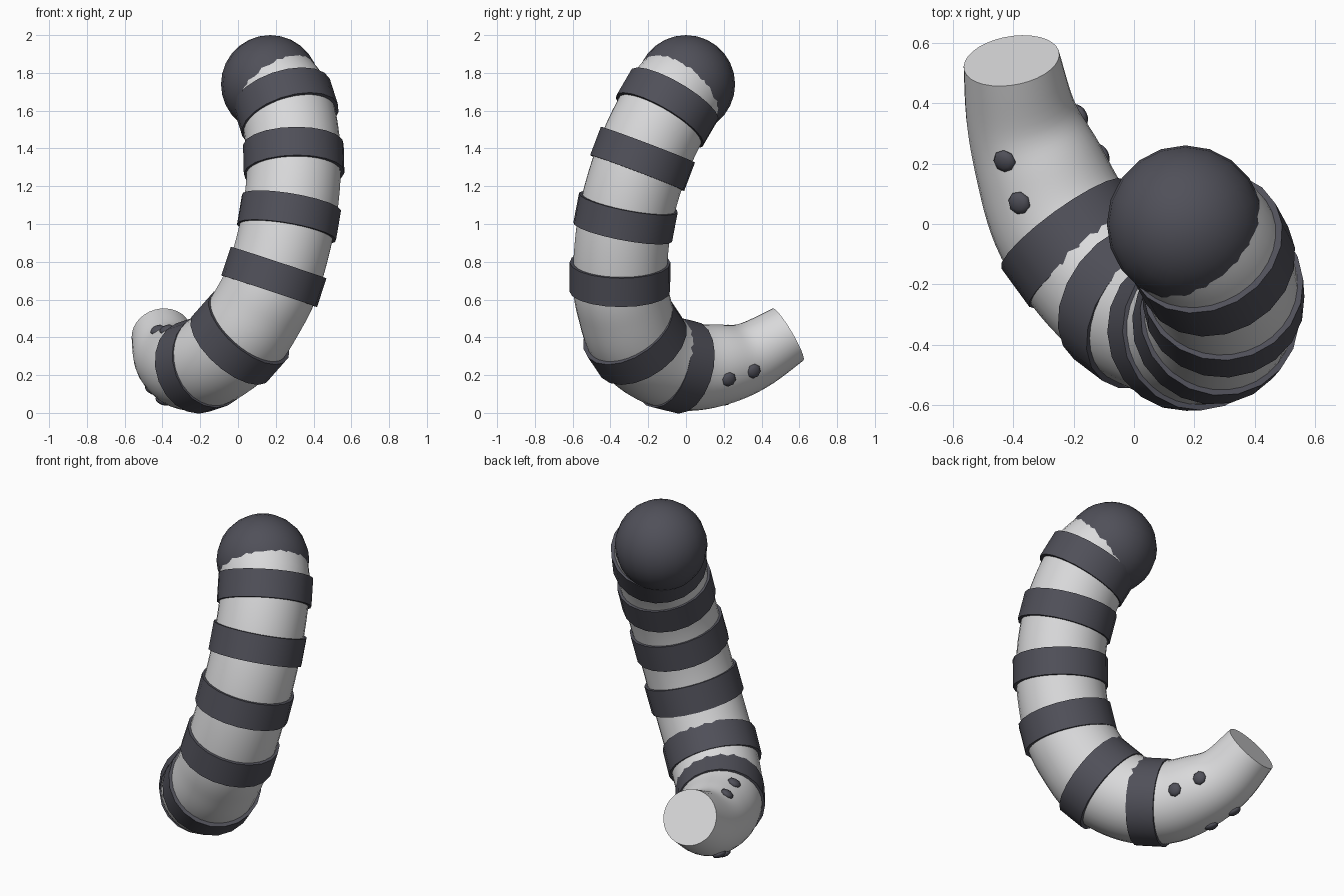
import bpy, bmesh, math
from mathutils import Vector, Matrix

cube = bpy.data.objects.get("Cube")
if cube:
    bpy.data.objects.remove(cube, do_unlink=True)


def material(name, rgb):
    m = bpy.data.materials.new(name)
    m.use_nodes = True
    m.diffuse_color = (*rgb, 1)
    m.node_tree.nodes["Principled BSDF"].inputs["Base Color"].default_value = (*rgb, 1)
    return m


pale = material("pale grey", (0.70, 0.70, 0.71))
dark = material("charcoal", (0.08, 0.08, 0.10))

# Centre line of the tail from cut base to tip: x, y, z, radius
PATH = [Vector(p) for p in (
    (-.405, .54, .415, .16), (-.37, .345, .30, .185), (-.31, .18, .255, .215),
    (-.235, .005, .245, .235), (-.12, -.15, .29, .245), (.01, -.27, .40, .25),
    (.11, -.325, .55, .25), (.19, -.35, .72, .25), (.27, -.32, 1.035, .25),
    (.295, -.23, 1.345, .25), (.255, -.1, 1.615, .25), (.17, 0, 1.74, .25))]
LAST = len(PATH) - 1


def along(t):
    """Smooth spline through the path points: position and radius."""
    i = min(max(int(t), 0), LAST - 1)
    f = t - i
    b, c = PATH[i], PATH[i + 1]
    a = PATH[i - 1] if i > 0 else b * 2 - c
    d = PATH[i + 2] if i + 2 <= LAST else c * 2 - b
    p = b + ((c - a) * f + (a * 2 - b * 5 + c * 4 - d) * f ** 2
             + (b * 3 - a - c * 3 + d) * f ** 3) * 0.5
    return p.to_3d(), p.w


def direction(t):
    return (along(min(t + .02, LAST))[0] - along(max(t - .02, 0))[0]).normalized()


def finish(name, bm, mat, angle=40):
    bmesh.ops.recalc_face_normals(bm, faces=bm.faces)
    me = bpy.data.meshes.new(name)
    bm.to_mesh(me)
    bm.free()
    me.materials.append(mat)
    ob = bpy.data.objects.new(name, me)
    bpy.context.collection.objects.link(ob)
    bpy.ops.object.select_all(action='DESELECT')
    ob.select_set(True)
    bpy.context.view_layer.objects.active = ob
    bpy.ops.object.shade_smooth_by_angle(angle=math.radians(angle))
    return ob


def place(pos, axis):
    return Matrix.Translation(pos) @ Vector(axis).to_track_quat('Z', 'Y').to_matrix().to_4x4()


# Tail body: rings swept along the centre line
SIDES, STEPS = 32, 66
bm = bmesh.new()
rings = []
tangent = direction(0)
side = tangent.orthogonal().normalized()
for s in range(STEPS + 1):
    t = LAST * s / STEPS
    new = direction(t)
    side = tangent.rotation_difference(new) @ side
    tangent = new
    up = tangent.cross(side)
    pos, r = along(t)
    rings.append([bm.verts.new(pos + (side * math.cos(a) + up * math.sin(a)) * r)
                  for a in (math.tau * k / SIDES for k in range(SIDES))])
for low, high in zip(rings, rings[1:]):
    for k in range(SIDES):
        n = (k + 1) % SIDES
        bm.faces.new((low[k], low[n], high[n], high[k]))
bm.faces.new(rings[0])
bm.faces.new(rings[-1])
finish("tail_body", bm, pale)

# Dark bands: short cylinders square to the centre line
for n, (t, r) in enumerate(((3.42, .25), (5, .267), (7, .267), (8, .267), (9, .267), (10, .267))):
    bm = bmesh.new()
    bmesh.ops.create_cone(bm, cap_ends=True, segments=20, radius1=r, radius2=r,
                          depth=.16, matrix=place(along(t)[0], direction(t)))
    finish(f"band_{n + 1}", bm, dark)

# Rounded dark tip
bm = bmesh.new()
bmesh.ops.create_uvsphere(bm, u_segments=20, v_segments=14, radius=.26,
                          matrix=Matrix.Translation(along(LAST)[0]))
finish("tail_tip", bm, dark)

# Three pairs of flattened spots around the base
SPOTS = ((-.43, .205, .445), (-.385, .065, .455), (-.175, .36, .22),
         (-.1, .23, .175), (-.46, .33, .12), (-.40, .2, .06))
for n, spot in enumerate(SPOTS):
    spot = Vector(spot)
    t = min((k * .05 for k in range(90)), key=lambda k: (along(k)[0] - spot).length)
    centre, r = along(t)
    normal = (spot - centre).normalized()
    bm = bmesh.new()
    bmesh.ops.create_uvsphere(bm, u_segments=8, v_segments=6, radius=.04,
                              matrix=place(centre + normal * r, normal) @ Matrix.Diagonal((1, 1, .5, 1)))
    finish(f"spot_{n + 1}", bm, dark, 60)
